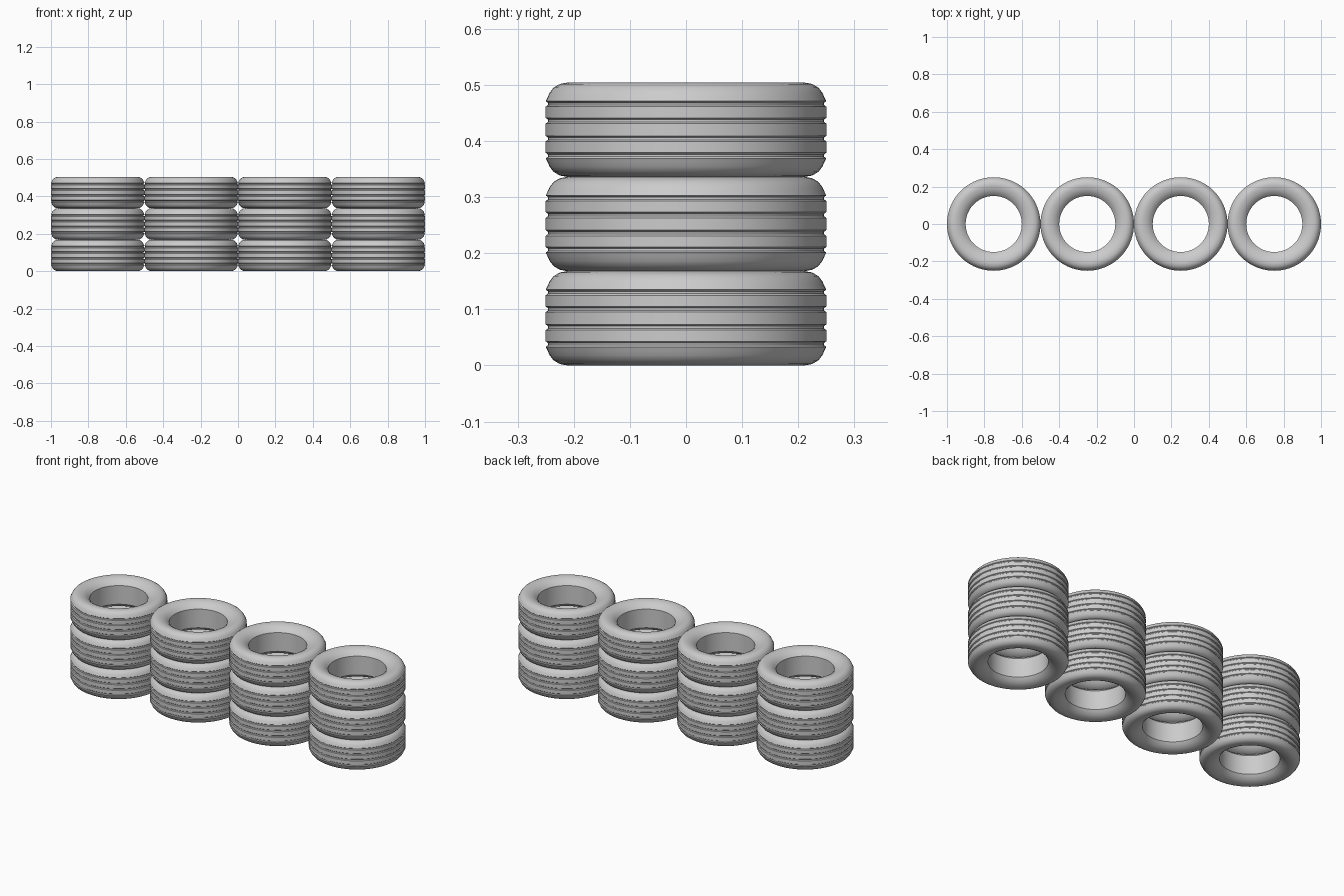
import bpy, bmesh, math

if "Cube" in bpy.data.objects:
    bpy.data.objects.remove(bpy.data.objects["Cube"])

R, HALF, SEG = 0.25, 0.084, 72     # tyre radius, half height, sides

# Upper half of the sidewall: from the bead (inner rim) out to the tread edge
side = [(0.15, 0.053), (0.158, 0.062), (0.17, 0.072), (0.184, 0.079), (0.2, 0.083),
        (0.212, HALF), (0.225, 0.0815), (0.236, 0.075), (0.243, 0.066), (0.247, 0.057)]

# Tread band with four shallow grooves
tread = []
for zc in (0.046, 0.016, -0.016, -0.046):
    tread += [(R, zc + 0.005), (R - 0.004, zc + 0.002),
              (R - 0.004, zc - 0.002), (R, zc - 0.005)]

profile = side + tread + [(r, -z) for r, z in reversed(side)]


def make_tyre_mesh():
    # Closed lathe of the profile; the last-to-first link is the inner wall
    bm = bmesh.new()
    rings = []
    for i in range(SEG):
        a = 2 * math.pi * i / SEG
        rings.append([bm.verts.new((r * math.cos(a), r * math.sin(a), z)) for r, z in profile])
    n = len(profile)
    for i in range(SEG):
        p, q = rings[i], rings[(i + 1) % SEG]
        for j in range(n):
            k = (j + 1) % n
            bm.faces.new((p[j], p[k], q[k], q[j]))
    bmesh.ops.recalc_face_normals(bm, faces=bm.faces)
    mesh = bpy.data.meshes.new("tyre")
    bm.to_mesh(mesh)
    bm.free()
    return mesh


tyre_mesh = make_tyre_mesh()

# Four stacks of three tyres
tyres = []
for col in range(4):
    for row in range(3):
        ob = bpy.data.objects.new(f"tyre_stack{col + 1}_level{row + 1}", tyre_mesh)
        ob.location = (-0.75 + 0.5 * col, 0, HALF + 2 * HALF * row)
        bpy.context.collection.objects.link(ob)
        tyres.append(ob)

# Smooth shading with a crisp bead edge
bpy.ops.object.select_all(action='DESELECT')
tyres[0].select_set(True)
bpy.context.view_layer.objects.active = tyres[0]
bpy.ops.object.shade_smooth_by_angle(angle=math.radians(35))
